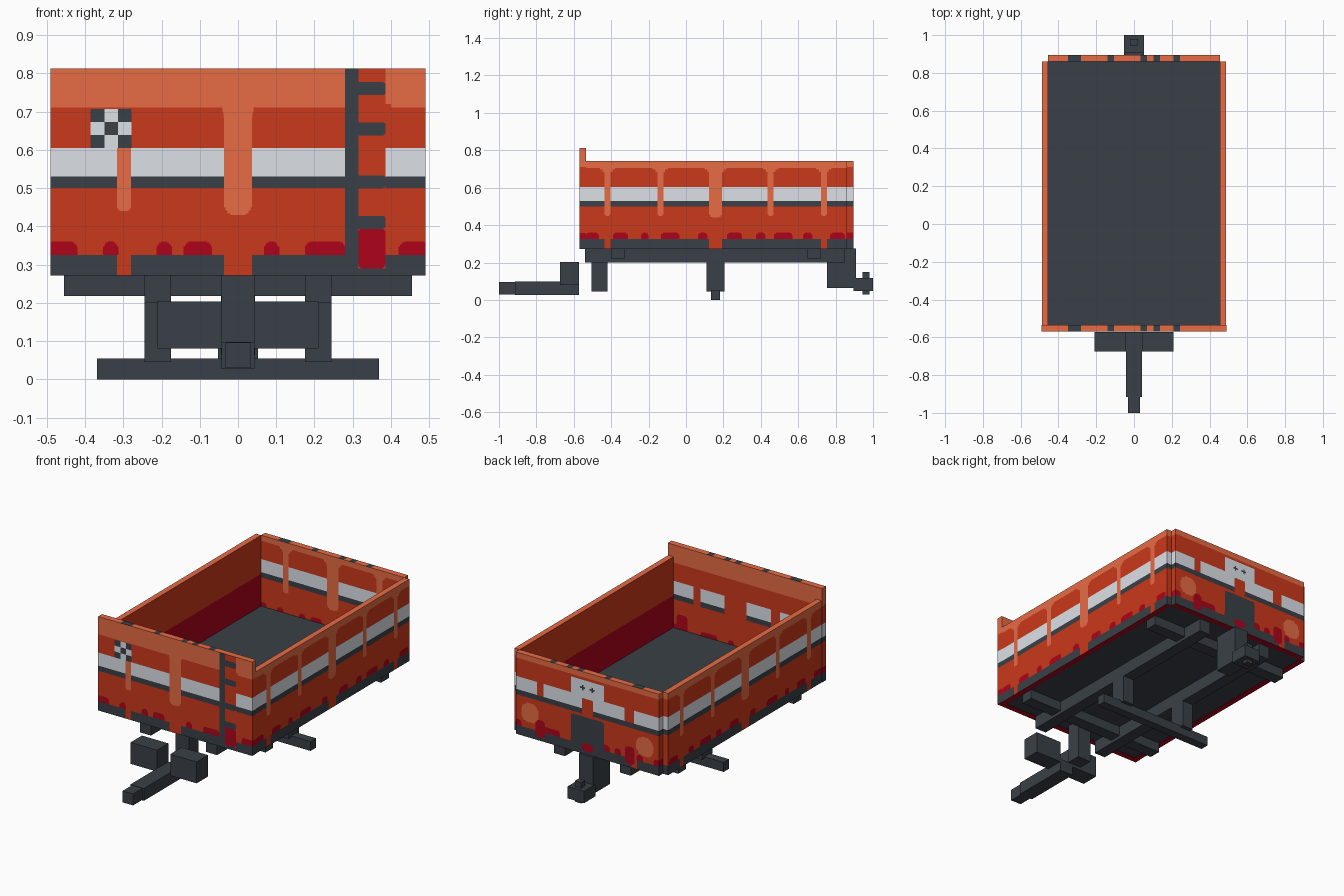
import bpy
import bmesh
import math
from mathutils import Vector

cube = bpy.data.objects.get("Cube")
if cube:
    bpy.data.objects.remove(cube, do_unlink=True)


def linear(channel):
    c = channel / 255
    return c / 12.92 if c < 0.04 else ((c + 0.055) / 1.055) ** 2.4


# Palette
palette = {
    "red": (203, 56, 27),
    "orange": (231, 108, 69),
    "dark_grey": (58, 64, 71),
    "pale_grey": (225, 230, 236),
    "crimson": (173, 4, 26),
}
names = list(palette)
materials = []
for name in names:
    mat = bpy.data.materials.new(name + "_paint")
    mat.use_nodes = True
    colour = [linear(c) for c in palette[name]] + [1]
    mat.diffuse_color = colour
    mat.node_tree.nodes["Principled BSDF"].inputs["Base Color"].default_value = colour
    materials.append(mat)


def box_mesh(low, high):
    bm = bmesh.new()
    bmesh.ops.create_cube(bm, size=1)
    low, high = Vector(low), Vector(high)
    for v in bm.verts:
        v.co = (low + high) / 2 + v.co * (high - low)
    return bm


def finish(name, bm):
    mesh = bpy.data.meshes.new(name)
    bm.to_mesh(mesh)
    bm.free()
    obj = bpy.data.objects.new(name, mesh)
    for mat in materials:
        mesh.materials.append(mat)
    bpy.context.collection.objects.link(obj)


def block(name, x, y, z):
    """Dark frame part spanning the three ranges."""
    bm = box_mesh(*zip(x, y, z))
    for face in bm.faces:
        face.material_index = names.index("dark_grey")
    finish(name, bm)


# Painted areas: colour, horizontal range, vertical range, corner radius
def area(colour, left, right, bottom, top, radius=0):
    return colour, left, right, bottom, top, radius


def around(colour, middle, half, bottom, top, radius=0):
    return area(colour, middle - half, middle + half, bottom, top, radius)


def inside(shape, u, z):
    _, left, right, bottom, top, radius = shape
    if not (left < u < right and bottom < z < top):
        return False
    du = max(left + radius - u, u - right + radius, 0)
    dz = max(bottom + radius - z, z - top + radius, 0)
    return math.hypot(du, dz) <= radius + 1e-6


def cuts_for(shapes, first):
    cuts = set()
    for shape in shapes:
        a, b, radius = shape[first], shape[first + 1], shape[5]
        for step in (0, 0.1, 0.3, 0.6) if radius else (0,):
            cuts |= {round(a + step * radius, 3), round(b - step * radius, 3)}
    return sorted(cuts)


def wall(name, low, high, axis, outward, outer, inner, marks=()):
    """Box wall cut along the painted areas and coloured face by face."""
    bm = box_mesh(low, high)
    for direction, first, shapes in ((2, 3, outer + inner),
                                     (axis, 1, outer + inner + list(marks))):
        normal = Vector((0, 0, 0))
        normal[direction] = 1
        for cut in cuts_for(shapes, first):
            if low[direction] + 0.001 < cut < high[direction] - 0.001:
                bmesh.ops.bisect_plane(bm, geom=bm.verts[:] + bm.edges[:] + bm.faces[:],
                                       plane_co=normal * cut, plane_no=normal)
    bm.normal_update()
    for face in bm.faces:
        centre = face.calc_center_median()
        u, z = centre[axis], centre.z
        # Keep end faces just within the painted range
        u = min(max(u, low[axis] + 0.002), high[axis] - 0.002)
        if face.normal.z > 0.5:
            colour, shapes, z = "orange", marks, 0.5
        elif face.normal.z < -0.5:
            colour, shapes = "crimson", ()
        else:
            facing_in = face.normal[1 - axis] * outward < -0.5
            colour, shapes = "red", inner if facing_in else outer
        for shape in shapes:
            if inside(shape, u, z):
                colour = shape[0]
        face.material_index = names.index(colour)
    finish(name, bm)


def bands(orange_from):
    return [area("orange", -1, 1, orange_from, 1),
            area("dark_grey", -1, 1, 0.5, 0.53),
            area("pale_grey", -1, 1, 0.53, 0.605)]


def pillar(u, half, bottom, top=0.72, flare=0.004):
    """Drip with a rounded foot that widens in steps at the top."""
    return [around("orange", u, half, bottom, bottom + 2 * half, half * 0.8),
            around("orange", u, half, bottom + half, top),
            around("orange", u, half + flare * 0.4, top - 0.035, top),
            around("orange", u, half + flare, top - 0.023, top)]


def grime(spots, notches):
    """Crimson bumps over a dark skirt with red gaps."""
    shapes = [around("crimson", u, half, 0.28, 0.36, 0.022) for u, half in spots]
    shapes.append(area("dark_grey", -1, 1, 0, 0.325))
    return shapes + [around("red", u, half, 0, 0.325) for u, half in notches]


# Front panel paint
spots = [(-0.46, 0.04), (-0.333, 0.02), (-0.193, 0.02), (-0.105, 0.037),
         (0.088, 0.02), (0.228, 0.053), (0.46, 0.04)]
end_grime = grime(spots, [(-0.298, 0.018), (0, 0.036)])
front_paint = bands(0.71) + pillar(0, 0.036, 0.43) + pillar(-0.298, 0.018, 0.44, 0.605, 0)
front_paint += end_grime
# Painted ladder
front_paint += [area("red", 0.28, 0.385, 0.29, 1),
                area("red", 0.385, 0.4, 0.7, 0.72),
                area("crimson", 0.315, 0.385, 0.29, 0.395, 0.012)]
for rung in (0.41, 0.516, 0.655, 0.76):
    front_paint.append(area("dark_grey", 0.3, 0.385, rung - 0.017, rung + 0.017, 0.008))
front_paint.append(area("dark_grey", 0.28, 0.315, 0, 1))
# Chequered plate
for col in range(3):
    for row in range(3):
        shade = "pale_grey" if (col + row) % 2 else "dark_grey"
        front_paint.append(around(shade, -0.367 + col * 0.035, 0.0175,
                                  0.605 + row * 0.034, 0.639 + row * 0.034))

# Inner face of the back panel
back_inner = bands(0.71) + pillar(0, 0.036, 0.43, flare=0.02)
for u in (-0.298, 0.298):
    back_inner += pillar(u, 0.018, 0.45, flare=0.02)
back_inner += end_grime

# Inner face of the front panel
front_inner = bands(0.71)
for u, half in ((-0.195, 0.028), (0.06, 0.07), (0.305, 0.022)):
    front_inner.append(around("red", u, half, 0.5, 0.62))
front_inner.append(around("crimson", 0.4, 0.035, 0.3, 0.42, 0.02))
front_inner += end_grime

# Back panel paint: plate, hatch and round lamps
back_paint = bands(0.71)
for u, half in ((-0.265, 0.03), (0.3, 0.02)):
    back_paint.append(around("red", u, half, 0.53, 0.605))
back_paint += end_grime
back_paint += [around("crimson", u, 0.03, 0.29, 0.39, 0.022) for u in (-0.27, 0.3)]
back_paint += [around("orange", u, 0.055, 0.36, 0.47, 0.05) for u in (-0.365, 0.365)]
back_paint += [around("pale_grey", 0, 0.105, 0.53, 0.695),
               around("red", 0, 0.036, 0.5, 0.59, 0.01),
               around("dark_grey", 0, 0.105, 0.275, 0.485, 0.015),
               around("crimson", 0, 0.036, 0.29, 0.335, 0.02)]
for u in (-0.03, 0.03):
    back_paint += [around("dark_grey", u, 0.016, 0.645, 0.655),
                   around("dark_grey", u, 0.005, 0.635, 0.665)]

# Side paint
side_paint = bands(0.705)
for u in (-0.42, -0.137, 0.453, 0.737):
    side_paint += pillar(u, 0.016, 0.45, flare=0.025)
side_paint += pillar(0.158, 0.034, 0.44, flare=0.025)
side_spots = [(-0.5, 0.035), (-0.35, 0.04), (-0.22, 0.02), (-0.085, 0.05), (0.09, 0.025),
              (0.26, 0.04), (0.4, 0.025), (0.52, 0.05), (0.65, 0.025), (0.81, 0.04)]
side_paint += grime(side_spots, [(-0.42, 0.016), (0.158, 0.034), (0.737, 0.016)])
side_inner = [area("crimson", -1, 1, 0, 0.52)]

# Dark chips along the rims of the end panels
chips = [around("dark_grey", u, half, 0, 1) for u, half in
         ((-0.315, 0.035), (-0.122, 0.017), (0.052, 0.017), (0.12, 0.017), (0.226, 0.017))]

# Tub
wall("front_panel", (-0.49, -0.57, 0.272), (0.49, -0.535, 0.812), 0, -1,
     front_paint, front_inner, chips)
wall("back_panel", (-0.455, 0.86, 0.272), (0.455, 0.895, 0.742), 0, 1,
     back_paint, back_inner, chips)
for name, sign in (("left_side", 1), ("right_side", -1)):
    edges = sorted((0.455 * sign, 0.488 * sign))
    wall(name, (edges[0], -0.535, 0.272), (edges[1], 0.86, 0.742), 1, sign,
         side_paint, side_inner)
block("floor", (-0.455, 0.455), (-0.535, 0.86), (0.274, 0.335))

# Chassis rails, posts and front buffers, mirrored
for side, sign in (("left", 1), ("right", -1)):
    rail = sorted((0.175 * sign, 0.245 * sign))
    block(side + "_rail", rail, (-0.54, 0.85), (0.2, 0.274))
    block(side + "_axle_post", rail, (0.11, 0.205), (0.045, 0.2))
    block(side + "_front_buffer", sorted((0.042 * sign, 0.21 * sign)),
          (-0.675, -0.572), (0.08, 0.203))

# Cross members and axle
for name, y in (("front_crossbeam", -0.365), ("back_crossbeam", 0.685)):
    block(name, (-0.455, 0.455), (y - 0.035, y + 0.035), (0.218, 0.274))
block("axle", (-0.368, 0.368), (0.133, 0.183), (0, 0.054))

# Drawbar and couplings
block("front_post", (-0.043, 0.043), (-0.505, -0.42), (0.045, 0.274))
block("drawbar", (-0.043, 0.043), (-0.915, -0.572), (0.027, 0.098))
block("drawbar_tip", (-0.033, 0.033), (-1, -0.915), (0.03, 0.096))
block("back_post", (-0.045, 0.045), (0.755, 0.908), (0.063, 0.274))
block("back_coupler", (-0.052, 0.052), (0.895, 1), (0.048, 0.117))
block("coupler_pin", (-0.02, 0.02), (0.945, 0.98), (0.03, 0.15))
